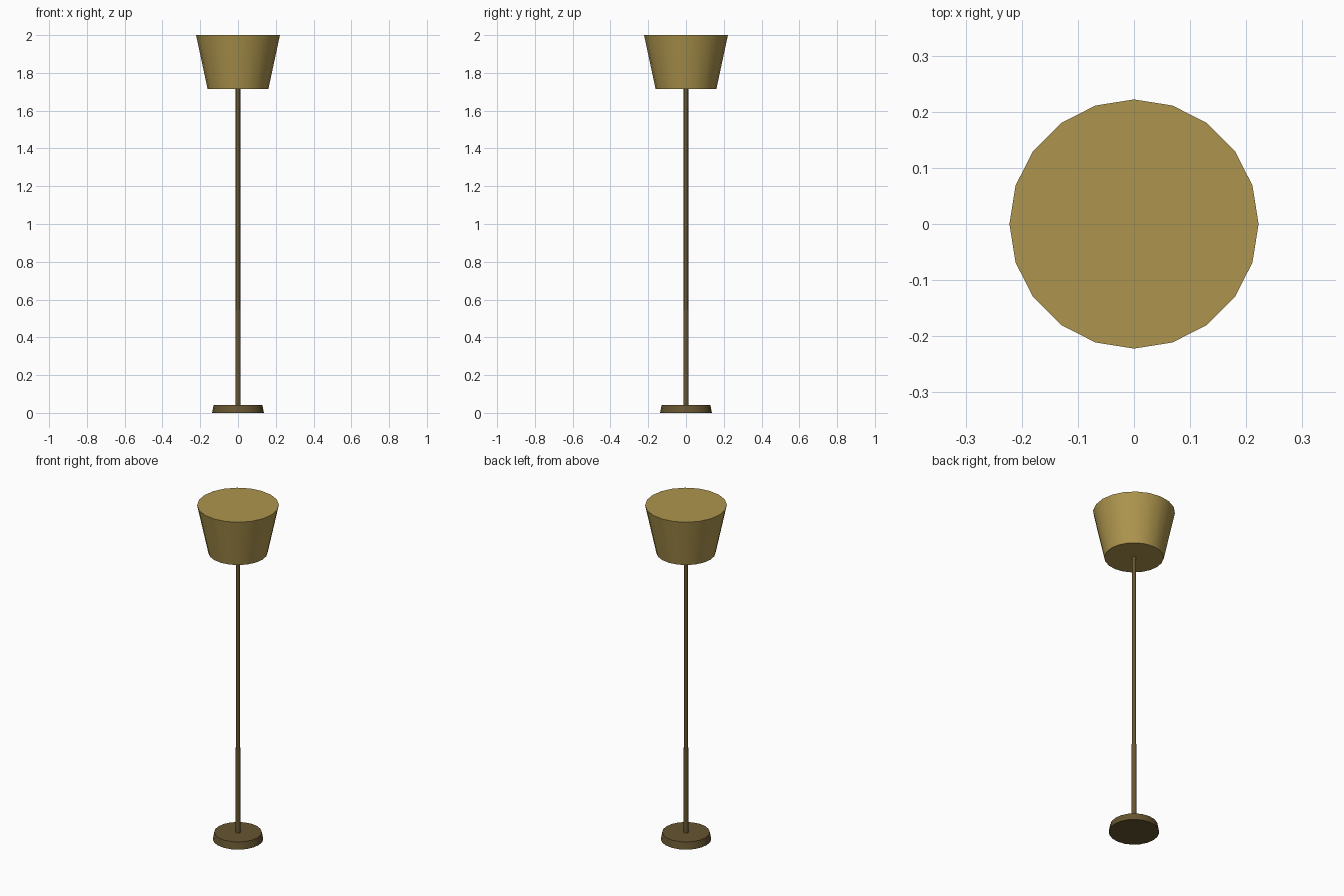
import bpy
import math

if "Cube" in bpy.data.objects:
    bpy.data.objects.remove(bpy.data.objects["Cube"])

SIDES = 20


def material(name, color):
    mat = bpy.data.materials.new(name)
    mat.diffuse_color = (*color, 1)
    mat.use_nodes = True
    mat.node_tree.nodes["Principled BSDF"].inputs["Base Color"].default_value = mat.diffuse_color
    return mat


def frustum(name, r_bottom, r_top, z_bottom, z_top, mat, sides=SIDES):
    """Closed, upright tapered cylinder between two heights."""
    bpy.ops.mesh.primitive_cone_add(
        vertices=sides, radius1=r_bottom, radius2=r_top,
        depth=z_top - z_bottom, location=(0, 0, (z_bottom + z_top) / 2))
    obj = bpy.context.object
    obj.name = name
    obj.data.materials.append(mat)
    bpy.ops.object.shade_smooth_by_angle(angle=math.radians(35))
    return obj


brass = material("shade_gold", (0.42, 0.30, 0.075))
bronze = material("dark_bronze", (0.13, 0.09, 0.03))

# Weighted foot
frustum("base", 0.137, 0.129, 0.0, 0.042, bronze)

# Two-stage stand: thicker sleeve below, slimmer pole above
frustum("lower_pole", 0.0145, 0.0145, 0.042, 0.545, bronze)
frustum("upper_pole", 0.012, 0.012, 0.545, 1.715, bronze)

# Closed shade, wider at the top
frustum("shade", 0.161, 0.222, 1.715, 2.0, brass)
